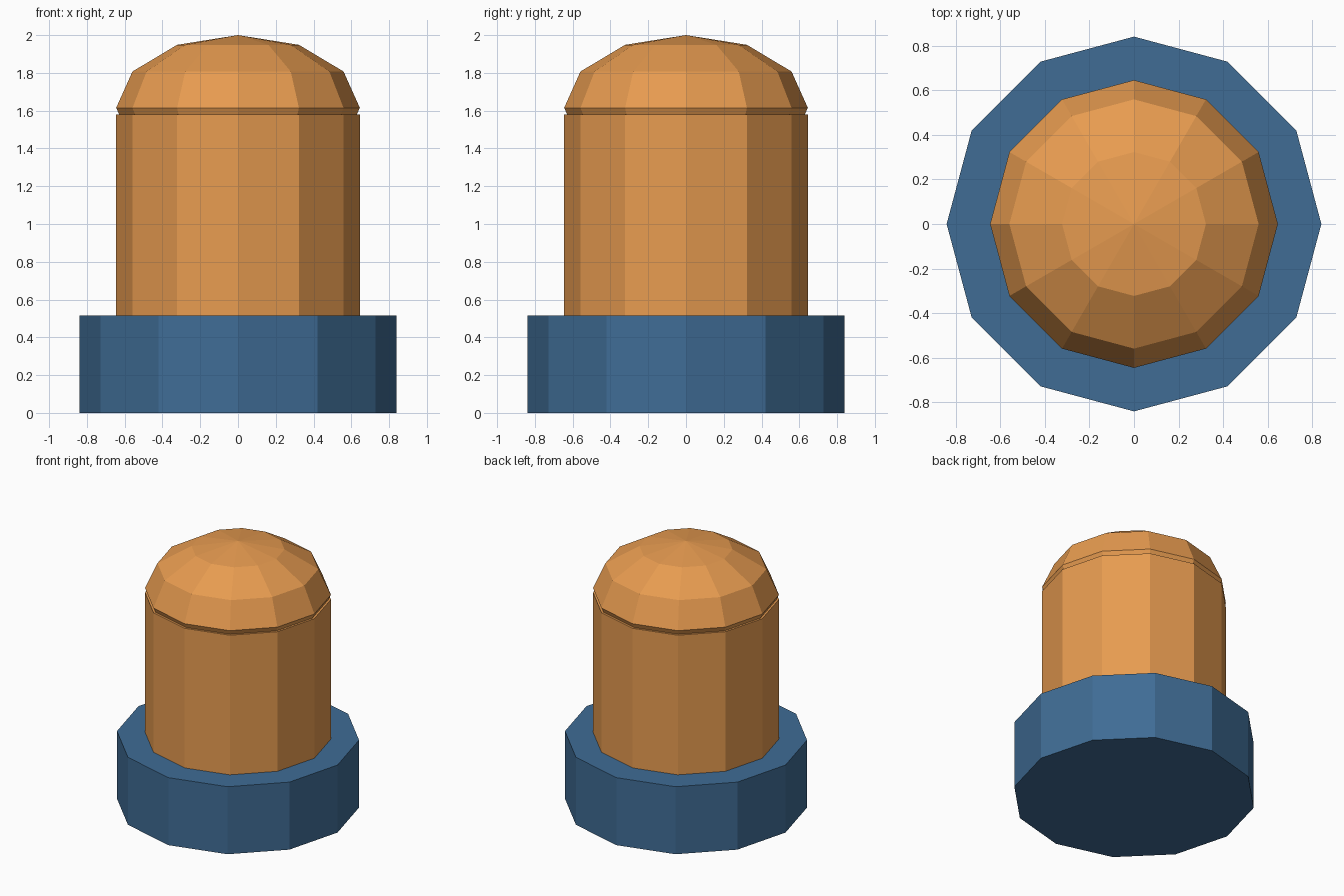
import bpy

SIDES = 12

cube = bpy.data.objects.get("Cube")
if cube:
    bpy.data.objects.remove(cube, do_unlink=True)


def make_material(name, color):
    mat = bpy.data.materials.new(name)
    mat.use_nodes = True
    mat.diffuse_color = color
    mat.node_tree.nodes["Principled BSDF"].inputs["Base Color"].default_value = color
    return mat


def finish(name, mat):
    obj = bpy.context.object
    obj.name = obj.data.name = name
    obj.data.materials.append(mat)
    bpy.ops.object.shade_flat()
    return obj


def add_drum(name, radius, bottom, top, mat):
    bpy.ops.mesh.primitive_cylinder_add(
        vertices=SIDES, radius=radius, depth=top - bottom,
        location=(0, 0, (bottom + top) / 2))
    return finish(name, mat)


orange = make_material("warm orange", (0.8, 0.33, 0.08, 1))
blue = make_material("dark blue", (0.05, 0.15, 0.3, 1))

# Wide collar at the bottom and the body standing in it
add_drum("base_collar", 0.84, 0, 0.515, blue)
add_drum("body", 0.645, 0.5, 1.58, orange)

# Flattened dome, its lower half sunk into the body to leave a thin groove
bpy.ops.mesh.primitive_uv_sphere_add(
    segments=SIDES, ring_count=6, radius=0.645, location=(0, 0, 1.615))
dome = finish("dome_cap", orange)
dome.scale.z = 0.385 / 0.645
